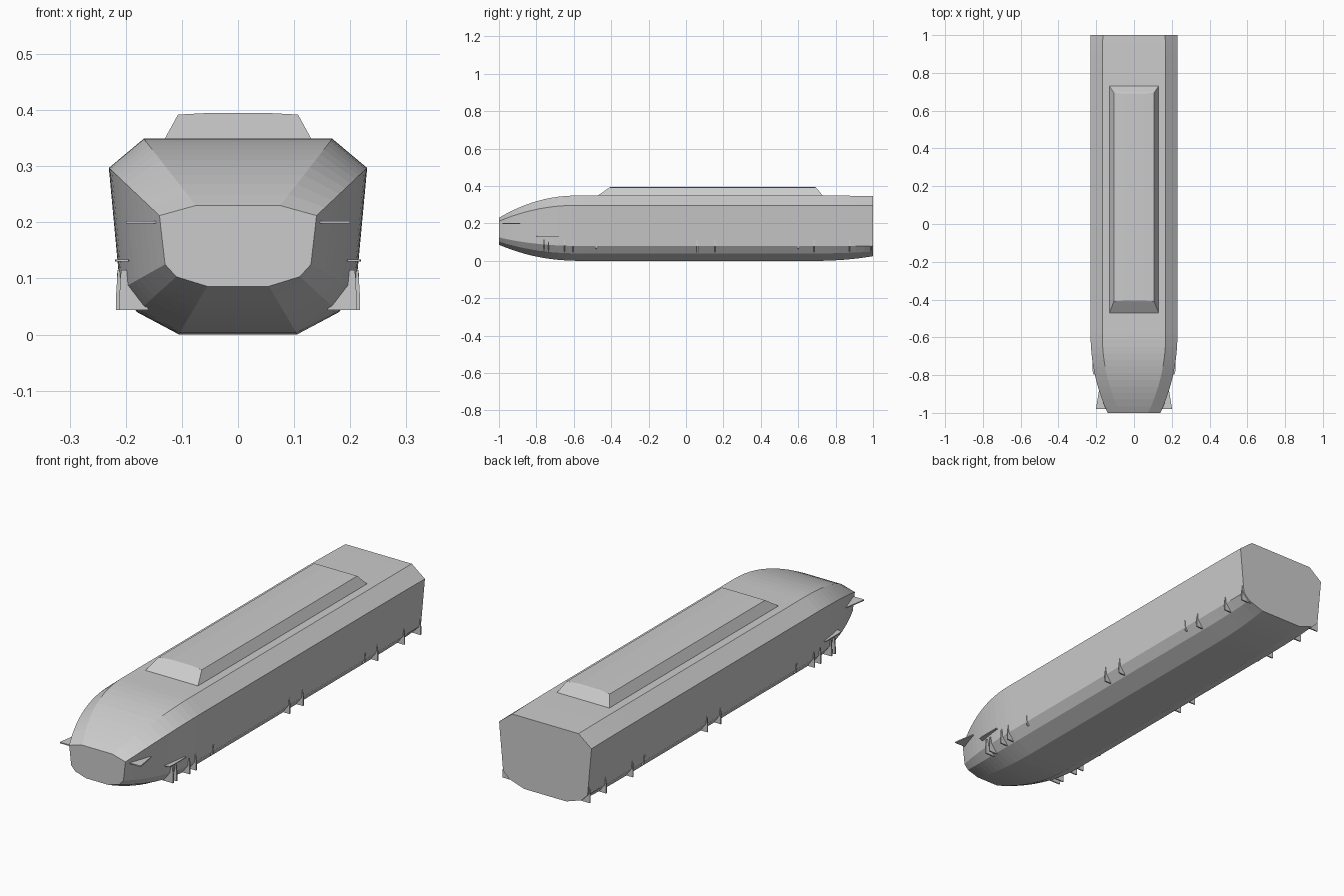
import bpy, bmesh

if "Cube" in bpy.data.objects:
    bpy.data.objects.remove(bpy.data.objects["Cube"])

grey = bpy.data.materials.new("light grey")
grey.diffuse_color = (0.6, 0.6, 0.6, 1)
grey.use_nodes = True
grey.node_tree.nodes["Principled BSDF"].inputs["Base Color"].default_value = grey.diffuse_color


def finish(name, bm):
    bmesh.ops.recalc_face_normals(bm, faces=bm.faces)
    me = bpy.data.meshes.new(name)
    bm.to_mesh(me)
    bm.free()
    ob = bpy.data.objects.new(name, me)
    me.materials.append(grey)
    bpy.context.collection.objects.link(ob)
    return ob


def loft(name, rings):
    """Skin a list of closed rings and cap both ends."""
    bm = bmesh.new()
    vr = [[bm.verts.new(p) for p in r] for r in rings]
    n = len(rings[0])
    for a, b in zip(vr, vr[1:]):
        for i in range(n):
            j = (i + 1) % n
            bm.faces.new((a[i], a[j], b[j], b[i]))
    bm.faces.new(vr[0])
    bm.faces.new(vr[-1])
    return finish(name, bm)


def mirror_x(ob):
    ob.modifiers.new("mirror", 'MIRROR')
    return ob


# hull: half sections from roof edge down to keel edge
NOSE = [(.075, .23), (.14, .212), (.13, .125), (.11, .103), (.055, .086)]
MID = [(.168, .349), (.23, .297), (.21, .08), (.18, .04), (.105, .001)]
TAIL = [(.165, .346), (.23, .295), (.21, .08), (.18, .05), (.105, .025)]


def section(y, a, b, f):
    half = [(p[0] + (q[0] - p[0]) * f, p[1] + (q[1] - p[1]) * f) for p, q in zip(a, b)]
    return [(x, y, z) for x, z in half] + [(-x, y, z) for x, z in reversed(half)]


rings = []
for i in range(13):
    t = i / 12
    rings.append(section(-1 + .42 * t, NOSE, MID, 1 - (1 - t) ** 2.1))
for i in range(7):
    t = i / 6
    rings.append(section(.72 + .28 * t, MID, TAIL, t ** 2))
hull = loft("hull", rings)
# settle the keel exactly on the ground
for v in hull.data.vertices:
    if v.co.z < .0011:
        v.co.z = 0


# roof housing: tapered box along the top
def rect(x, y0, y1, z):
    return [(x, y0, z), (x, y1, z), (-x, y1, z), (-x, y0, z)]


loft("roof_housing", [rect(.132, -.475, .735, .34), rect(.13, -.47, .73, .35),
                      rect(.107, -.41, .695, .392), rect(.05, -.405, .69, .395)])


# nose fins: thin horizontal triangles
def flat_fin(name, pts, z, th):
    return mirror_x(loft(name, [[(x, y, z + s * th / 2) for x, y in pts] for s in (-1, 1)]))


flat_fin("nose_fin", [(.13, -.98), (.2, -.98), (.2, -.97), (.185, -.88), (.15, -.88)], .2, .005)
flat_fin("side_strake", [(.195, -.8), (.217, -.795), (.219, -.775), (.219, -.68), (.19, -.68)], .132, .004)

# gusset plates: thin upright brackets along the lower edge
PLATE = [(.165, .044), (.217, .044), (.217, .075), (.2145, .115), (.2, .115)]
for k, y in enumerate([-.76, -.735, -.65, -.605, .06, .155, .685, .875, .99]):
    f = .006 if y < -.7 else 0
    mirror_x(loft("gusset_plate_%d" % k, [[(x - f, y + s, z) for x, z in PLATE]
                                          for s in (-.003, .003)]))

# small upright ribs on the lower hull sides
for k, y in enumerate([-.48, .6]):
    pts = [(.2, .06), (.211, .065), (.216, .11), (.205, .11)]
    mirror_x(loft("side_rib_%d" % k, [[(x, y + s, z) for x, z in pts] for s in (-.003, .003)]))
